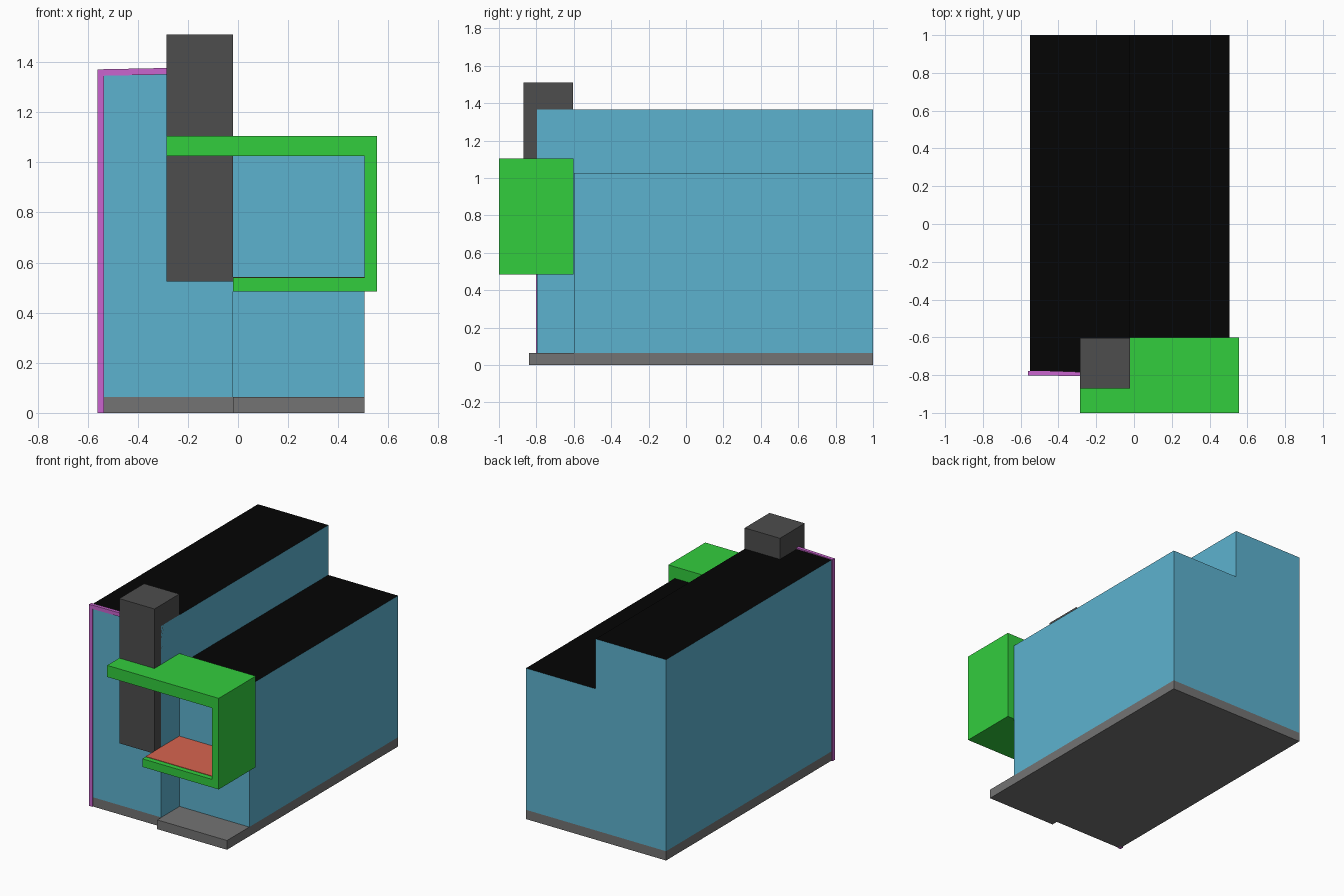
import bpy, bmesh
from mathutils import Vector

if "Cube" in bpy.data.objects:
    bpy.data.objects.remove(bpy.data.objects["Cube"])


def material(name, rgb):
    m = bpy.data.materials.new(name)
    # picture colour (0-255) to linear
    m.diffuse_color = [(c / 255) ** 2.2 for c in rgb] + [1]
    m.use_nodes = True
    m.node_tree.nodes["Principled BSDF"].inputs["Base Color"].default_value = m.diffuse_color
    return m


BLUE = material("wall_blue", (93, 177, 206))
BLACK = material("roof_black", (13, 13, 13))
DARK = material("dark_grey", (78, 78, 78))
GREY = material("base_grey", (115, 115, 115))
GREEN = material("green", (54, 204, 64))
RED = material("red", (214, 100, 80))
PURPLE = material("purple", (200, 100, 205))


def finish(name, bm, *mats):
    bmesh.ops.recalc_face_normals(bm, faces=bm.faces[:])
    me = bpy.data.meshes.new(name)
    bm.to_mesh(me)
    bm.free()
    for m in mats:
        me.materials.append(m)
    ob = bpy.data.objects.new(name, me)
    bpy.context.collection.objects.link(ob)
    return ob


def box(name, lo, hi, mat):
    lo, hi = Vector(lo), Vector(hi)
    bm = bmesh.new()
    bmesh.ops.create_cube(bm, size=1)
    bmesh.ops.scale(bm, vec=hi - lo, verts=bm.verts)
    ob = finish(name, bm, mat)
    ob.location = (lo + hi) / 2
    return ob


def prism(name, points, direction, mat):
    bm = bmesh.new()
    face = bm.faces.new([bm.verts.new(p) for p in points])
    # keep the start cap and add the far cap
    res = bmesh.ops.extrude_face_region(bm, geom=[face], use_keep_orig=True)
    moved = [g for g in res["geom"] if isinstance(g, bmesh.types.BMVert)]
    bmesh.ops.translate(bm, vec=direction, verts=moved)
    return finish(name, bm, mat)


# base slab, stepped at the front
L, M, R, BACK = -0.55, -0.02, 0.505, 1.0
prism("base", [(L, -0.797, 0), (M, -0.797, 0), (M, -0.84, 0), (R, -0.84, 0),
               (R, BACK, 0), (L, BACK, 0)], (0, 0, 0.063), GREY)

# building: low right wing and tall left wing from one footprint
bm = bmesh.new()
pts = [(L, -0.797), (M, -0.797), (M, -0.6), (M, BACK), (L, BACK), (R, -0.6), (R, BACK)]
v = [bm.verts.new((x, y, 0.063)) for x, y in pts]
footprint = [bm.faces.new([v[i] for i in ids]) for ids in ((0, 1, 2, 3, 4), (2, 5, 6, 3))]


def raise_faces(faces, height):
    geom = bmesh.ops.extrude_face_region(bm, geom=faces)["geom"]
    bmesh.ops.translate(bm, vec=(0, 0, height),
                        verts=[g for g in geom if isinstance(g, bmesh.types.BMVert)])
    return [g for g in geom if isinstance(g, bmesh.types.BMFace)]


tops = raise_faces(footprint, 0.964)
raise_faces([f for f in tops if f.calc_center_median().x < M], 0.34)
bmesh.ops.recalc_face_normals(bm, faces=bm.faces[:])
for f in bm.faces:
    f.material_index = int(f.normal.z > 0.5)
finish("building", bm, BLUE, BLACK)

# chimney-like tower
box("tower", (-0.285, -0.87, 0.525), (M, -0.603, 1.51), DARK)

# green balcony frame and its floor
frame = [(-0.285, 1.105), (0.555, 1.105), (0.555, 0.485), (M, 0.485),
         (M, 0.54), (R, 0.54), (R, 1.026), (-0.285, 1.026)]
prism("balcony_frame", [(x, -1.0, z) for x, z in frame], (0, 0.398, 0), GREEN)
box("balcony_floor", (M, -0.965, 0.535), (R, -0.603, 0.543), RED)

# purple trim along the front left corner and roof edge
box("corner_trim", (-0.56, -0.803, 0), (-0.535, -0.777, 1.37), PURPLE)
top = box("roof_trim", (-0.56, -0.803, 1.348), (-0.285, -0.78, 1.374), PURPLE)
top.rotation_euler = (0, -0.02, -0.02)
